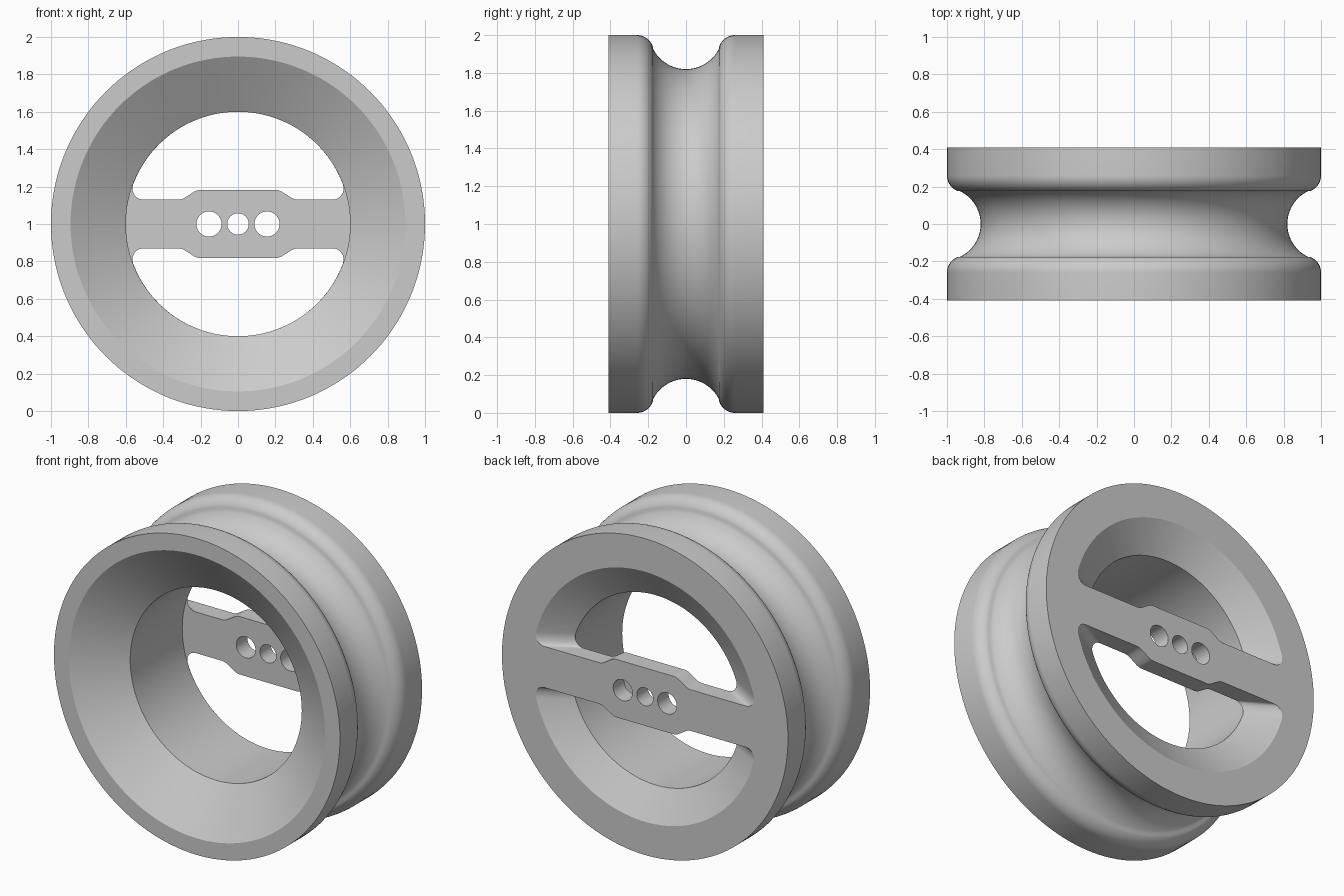
import bpy, bmesh, math
from math import pi, cos, sin, sqrt, atan2
from mathutils import Matrix, Vector

old = bpy.data.objects.get("Cube")
if old:
    bpy.data.objects.remove(old, do_unlink=True)

grey = bpy.data.materials.new("plain_grey")
grey.use_nodes = True
grey.diffuse_color = (0.6, 0.6, 0.6, 1)
grey.node_tree.nodes["Principled BSDF"].inputs["Base Color"].default_value = (0.6, 0.6, 0.6, 1)

BORE, BACK_R = 0.6, 0.79       # bore and rear opening radii
Y_BAR, Y_BACK = 0.30, 0.41     # front and rear faces of the crossbar


def finish(bm, name):
    bmesh.ops.recalc_face_normals(bm, faces=bm.faces)
    mesh = bpy.data.meshes.new(name)
    bm.to_mesh(mesh)
    bm.free()
    ob = bpy.data.objects.new(name, mesh)
    bpy.context.collection.objects.link(ob)
    mesh.materials.append(grey)
    return ob


def arc(cx, cy, r, a0, a1, n):
    return [(cx + r * cos(a0 + (a1 - a0) * i / n),
             cy + r * sin(a0 + (a1 - a0) * i / n)) for i in range(n + 1)]


# Half of the outer outline as (y, radius): flat rim, rounded shoulder, round groove
shoulder, groove, g_rad = (0.26, 0.91), (0.0, 1.015), 0.195
lean = atan2(groove[1] - shoulder[1], groove[0] - shoulder[0])
half = [(Y_BACK, 1.0)] + arc(*shoulder, 0.09, pi / 2, lean, 10)
half += arc(*groove, g_rad, lean - pi, -pi / 2, 16)[1:]
outer = half + [(-y, r) for y, r in reversed(half[:-1])]

# Closed section: outer outline, front cone, bore, solid rear web
section = outer + [(-Y_BACK, 0.895), (-0.22, BORE), (Y_BAR, BORE), (Y_BAR, 0), (Y_BACK, 0)]


def revolve(points, name, steps=144):
    bm = bmesh.new()
    vs = [bm.verts.new((r, y, 1)) for y, r in points]
    edges = [bm.edges.new((vs[i], vs[(i + 1) % len(vs)])) for i in range(len(vs))]
    bmesh.ops.spin(bm, geom=vs + edges, cent=(0, 0, 1), axis=(0, 1, 0),
                   angle=2 * pi, steps=steps, use_duplicate=False)
    bmesh.ops.remove_doubles(bm, verts=bm.verts, dist=1e-5)
    bmesh.ops.dissolve_degenerate(bm, edges=bm.edges, dist=1e-6)
    return finish(bm, name)


wheel = revolve(section, "grooved_wheel")


# Opening outline above the crossbar: widened middle, filleted ends, round top
def opening(radius, fillet=0.06, low=0.13, high=0.183):
    cz = low + fillet
    cx = sqrt((radius - fillet) ** 2 - cz ** 2)
    end = atan2(cz, cx)
    right = []
    for i in range(11):
        t = i / 10
        right.append((0.2 + 0.12 * t, high - (high - low) * t * t * (3 - 2 * t)))
    right += arc(cx, cz, fillet, -pi / 2, end, 10)
    right += arc(0, 0, radius, end, pi / 2, 32)[1:]
    return right + [(-x, z) for x, z in reversed(right[:-1])]


def pocket(side):
    bm = bmesh.new()
    slope = (BACK_R - BORE) / (Y_BACK - Y_BAR)
    rings = []
    for y in (Y_BAR - 0.02, Y_BACK + 0.02):
        rad = BORE + slope * (y - Y_BAR)
        rings.append([bm.verts.new((x, y, 1 + side * z)) for x, z in opening(rad)])
    a, b = rings
    for i in range(len(a)):
        j = (i + 1) % len(a)
        bm.faces.new((a[i], a[j], b[j], b[i]))
    bm.faces.new(a)
    bm.faces.new(b)
    return finish(bm, "pocket_cutter")


def hole(x, r):
    bm = bmesh.new()
    bmesh.ops.create_cone(bm, cap_ends=True, segments=48, radius1=r, radius2=r, depth=0.4,
                          matrix=Matrix.Translation((x, 0.36, 1)) @ Matrix.Rotation(pi / 2, 4, 'X'))
    return finish(bm, "hole_cutter")


# Cut the two openings and the three crossbar holes
cutters = [pocket(1), pocket(-1), hole(-0.155, 0.067), hole(0, 0.057), hole(0.155, 0.067)]
for c in cutters:
    c.hide_render = True
    mod = wheel.modifiers.new("cut", 'BOOLEAN')
    mod.operation, mod.solver, mod.object = 'DIFFERENCE', 'EXACT', c

bpy.context.view_layer.update()
graph = bpy.context.evaluated_depsgraph_get()
result = bpy.data.meshes.new_from_object(wheel.evaluated_get(graph))
wheel.modifiers.clear()
wheel.data = result
for c in cutters:
    bpy.data.objects.remove(c, do_unlink=True)

# Smooth the curves, keep the rims crisp
for ob in bpy.context.selected_objects:
    ob.select_set(False)
wheel.select_set(True)
bpy.context.view_layer.objects.active = wheel
bpy.ops.object.shade_smooth_by_angle(angle=math.radians(25))
